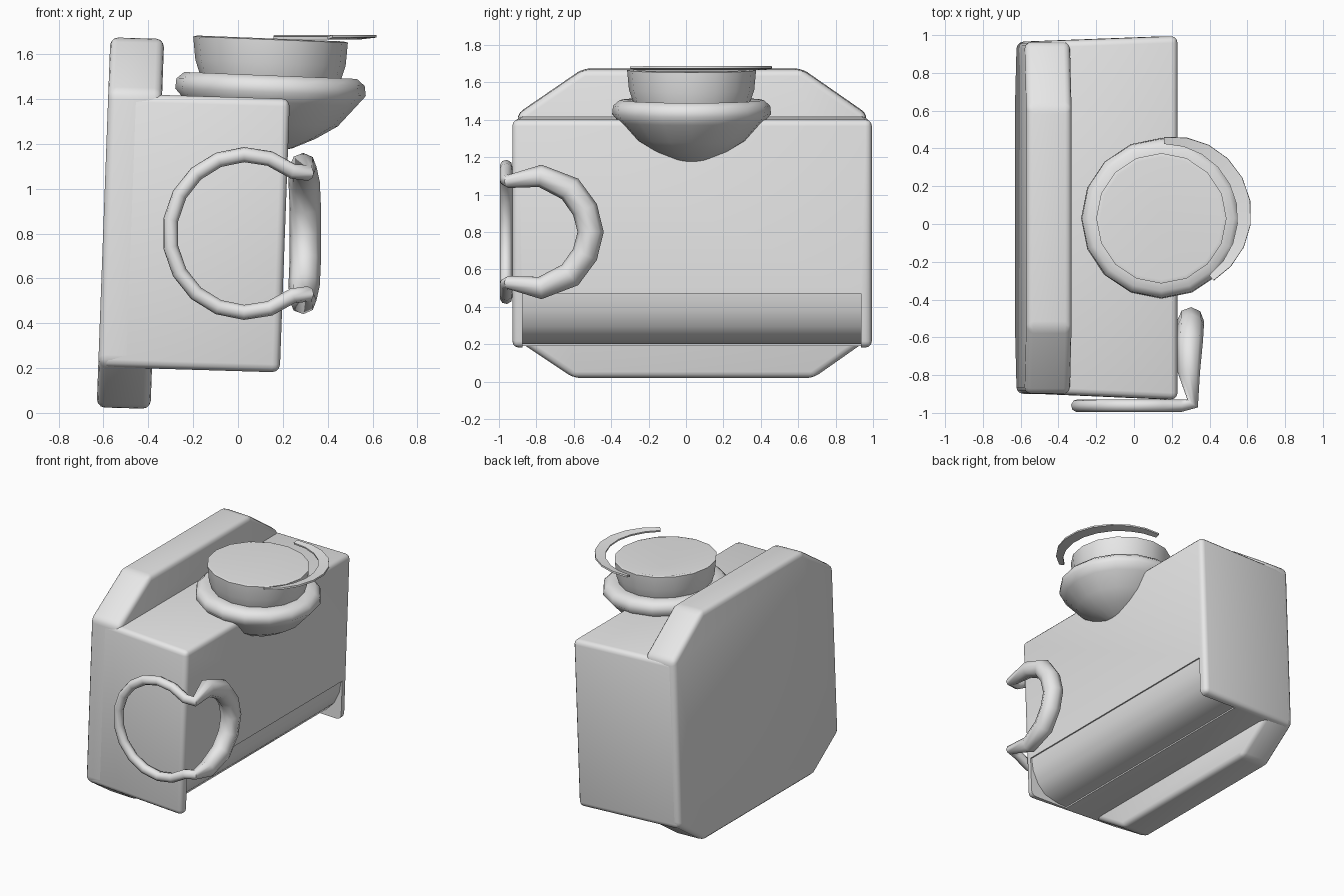
import bpy, bmesh
from math import sin, cos, pi, radians

cube = bpy.data.objects.get("Cube")
if cube:
    bpy.data.objects.remove(cube, do_unlink=True)

grey = bpy.data.materials.new("plain_grey")
grey.use_nodes = True
grey.diffuse_color = (0.8, 0.8, 0.8, 1)
grey.node_tree.nodes["Principled BSDF"].inputs["Base Color"].default_value = (0.8, 0.8, 0.8, 1)


def lean(co):
    """Slight lean of the whole case."""
    x, y, z = co
    return x + 0.037 * (z - 0.83), y, z - 0.03 * (x + 0.1)


def make(name, bm):
    bmesh.ops.recalc_face_normals(bm, faces=bm.faces)
    mesh = bpy.data.meshes.new(name)
    bm.to_mesh(mesh)
    bm.free()
    mesh.materials.append(grey)
    ob = bpy.data.objects.new(name, mesh)
    bpy.context.collection.objects.link(ob)
    return ob


def activate(ob):
    bpy.ops.object.select_all(action='DESELECT')
    ob.select_set(True)
    bpy.context.view_layer.objects.active = ob


def apply(ob, kind, **settings):
    activate(ob)
    mod = ob.modifiers.new(kind, kind)
    for key, value in settings.items():
        setattr(mod, key, value)
    bpy.ops.object.modifier_apply(modifier=mod.name)


def smooth(ob, angle=40):
    activate(ob)
    bpy.ops.object.shade_smooth_by_angle(angle=radians(angle))


def prism(name, first, second):
    """Solid between two matching outlines."""
    bm = bmesh.new()
    a = [bm.verts.new(lean(p)) for p in first]
    b = [bm.verts.new(lean(p)) for p in second]
    bm.faces.new(a)
    bm.faces.new(b[::-1])
    for i in range(len(a)):
        j = (i + 1) % len(a)
        bm.faces.new((a[i], b[i], b[j], a[j]))
    return make(name, bm)


# Eight-sided back plate
outline = [(-0.6, 0.01), (0.68, 0.01), (0.965, 0.21), (0.965, 1.42),
           (0.62, 1.66), (-0.55, 1.66), (-0.9, 1.42), (-0.9, 0.21)]
plate = prism("back_plate", [(-0.6, y, z) for y, z in outline],
              [(-0.36, y, z) for y, z in outline])
apply(plate, 'BEVEL', width=0.035, segments=3)
smooth(plate)

# Main case, a little wider towards +x
def rectangle(x, y0, y1):
    return [(x, y0, 0.19), (x, y1, 0.19), (x, y1, 1.41), (x, y0, 1.41)]

case = prism("main_case", rectangle(-0.59, -0.895, 0.965), rectangle(0.21, -0.93, 0.995))
apply(case, 'BEVEL', width=0.035, segments=3)

# Recess leaving a rounded lower edge between two end flanges
recess = [(0.4, 0.48), (0.2, 0.48), (0.19, 0.39), (0.15, 0.3), (0.09, 0.235),
          (-0.02, 0.205), (-0.1, 0.2), (-0.1, 0.0), (0.4, 0.0)]
cutter = prism("recess_cutter", [(x, -0.875, z) for x, z in recess],
               [(x, 0.935, z) for x, z in recess])
cutter.hide_render = True
apply(case, 'BOOLEAN', operation='DIFFERENCE', object=cutter, solver='EXACT')
bpy.data.objects.remove(cutter, do_unlink=True)
smooth(case)

# Filler bowl, lip, neck and shallow dish in one lathed shape
CX, CY, SIDES = 0.145, 0.03, 16
profile = [(0.1, 1.185), (0.2, 1.23), (0.3, 1.29), (0.385, 1.385), (0.425, 1.43),
           (0.42, 1.475), (0.385, 1.505), (0.315, 1.5), (0.335, 1.56), (0.345, 1.665),
           (0.325, 1.67)]
bm = bmesh.new()
rings = []
for r, z in profile:
    ring = []
    for i in range(SIDES):
        a = 2 * pi * i / SIDES
        ring.append(bm.verts.new((CX + r * cos(a), CY + r * sin(a), z - 0.04 * r * cos(a))))
    rings.append(ring)
base = bm.verts.new((CX, CY, 1.16))
dish = bm.verts.new((CX, CY + 0.03, 1.6))
for i in range(SIDES):
    j = (i + 1) % SIDES
    for low, high in zip(rings, rings[1:]):
        bm.faces.new((low[i], low[j], high[j], high[i]))
    bm.faces.new((base, rings[0][j], rings[0][i]))
    bm.faces.new((dish, rings[-1][i], rings[-1][j]))
smooth(make("filler_spout", bm), 60)

# Thin loose strap curving round the spout
bm = bmesh.new()
STEPS = 9
pairs = []
for i in range(STEPS + 1):
    t = i / STEPS
    a = radians(88 - 138 * t)
    bulge = sin(pi * t)
    pairs.append([bm.verts.new((CX + r * cos(a), CY + r * sin(a), z)) for r, z in
                  ((0.395 + 0.01 * bulge, 1.672), (0.43 + 0.05 * bulge, 1.68))])
for p, q in zip(pairs, pairs[1:]):
    bm.faces.new((p[0], p[1], q[1], q[0]))
strap = make("spout_strap", bm)
apply(strap, 'SOLIDIFY', thickness=0.012, offset=0)
smooth(strap)

# Closed ring folded around the front corner: slim loop, then thick side arc
path = []
for i in range(14):
    a = radians(52 + 256 * i / 13)
    path.append((0.035 + 0.34 * cos(a), -0.962, 0.8 + 0.352 * sin(a), 0.034))
side = [(-0.95, 0.27, 0.31, 0.035), (-0.78, 0.3, 0.29, 0.06), (-0.62, 0.23, 0.295, 0.07),
        (-0.54, 0.12, 0.3, 0.07), (-0.51, 0, 0.3, 0.07)]
path += [(x, y, 0.8 - dz, r) for y, dz, x, r in side]
path += [(x, y, 0.8 + dz, r) for y, dz, x, r in side[-2::-1]]
curve = bpy.data.curves.new("corner_ring", 'CURVE')
curve.dimensions = '3D'
curve.bevel_depth = 1
curve.bevel_resolution = 2
spline = curve.splines.new('POLY')
spline.points.add(len(path) - 1)
for point, (x, y, z, r) in zip(spline.points, path):
    point.co = (x, y, z, 1)
    point.radius = r
spline.use_cyclic_u = True
curve.materials.append(grey)
ring = bpy.data.objects.new("corner_ring", curve)
bpy.context.collection.objects.link(ring)
activate(ring)
bpy.ops.object.convert(target='MESH')
smooth(bpy.context.view_layer.objects.active, 60)
